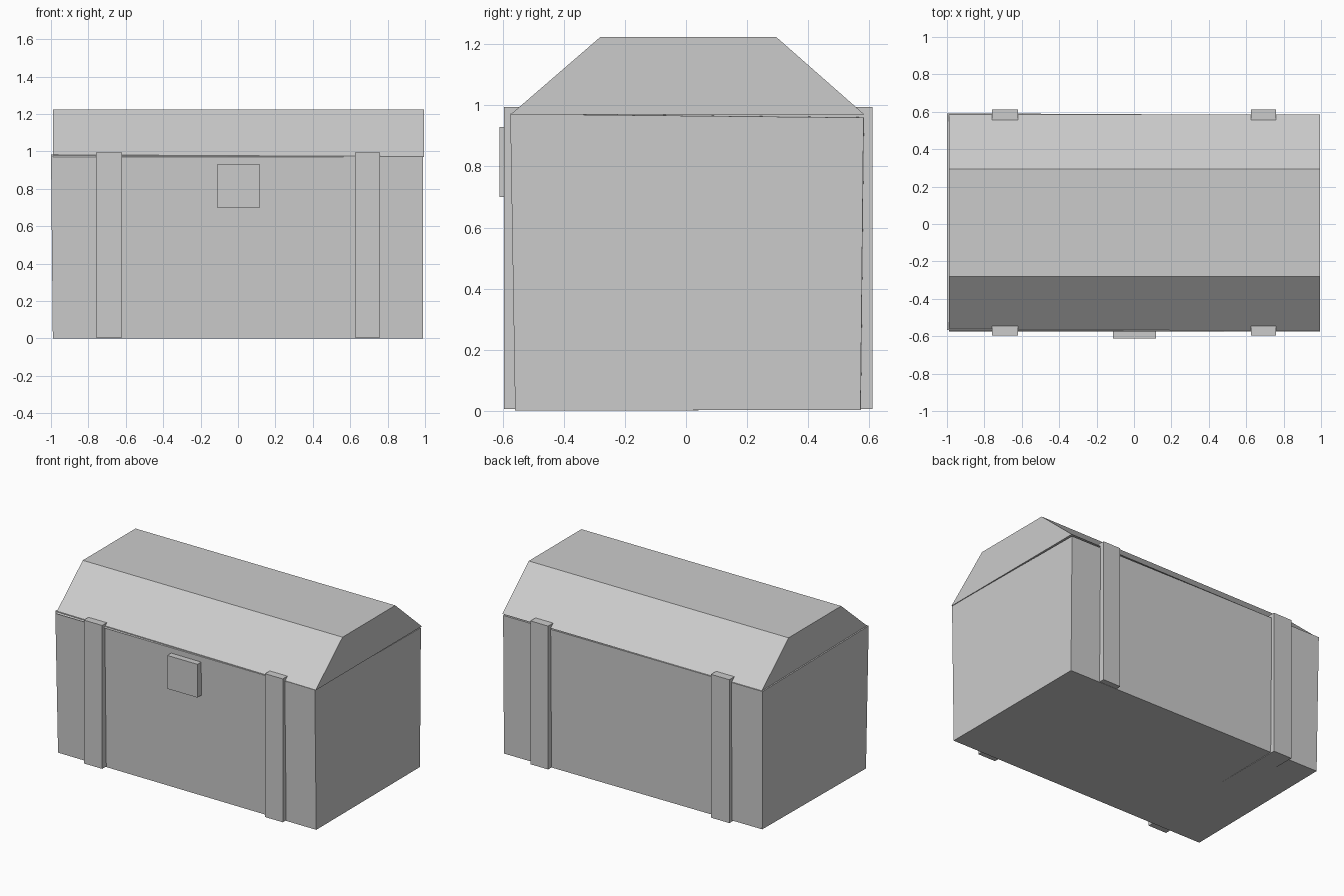
import bpy

if "Cube" in bpy.data.objects:
    bpy.data.objects.remove(bpy.data.objects["Cube"], do_unlink=True)

# One plain grey for the whole chest
grey = bpy.data.materials.new("plain_grey")
grey.use_nodes = True
colour = (0.6, 0.6, 0.6, 1)
grey.diffuse_color = colour
grey.node_tree.nodes["Principled BSDF"].inputs["Base Color"].default_value = colour


def prism(name, profile, x0, x1):
    """Extrude a (y, z) profile, counter-clockwise seen from +x, along x."""
    n = len(profile)
    verts = [(x, y, z) for x in (x0, x1) for y, z in profile]
    faces = [tuple(reversed(range(n))), tuple(range(n, 2 * n))]
    faces += [(i, (i + 1) % n, n + (i + 1) % n, n + i) for i in range(n)]
    mesh = bpy.data.meshes.new(name)
    mesh.from_pydata(verts, [], faces)
    mesh.materials.append(grey)
    obj = bpy.data.objects.new(name, mesh)
    bpy.context.collection.objects.link(obj)
    return obj


def box(name, x0, x1, y0, y1, z0, z1):
    return prism(name, [(y0, z0), (y1, z0), (y1, z1), (y0, z1)], x0, x1)


# Body: widens slightly upward and sits a touch crooked
body = prism("chest_body", [(-0.555, 0.008), (0.577, 0.010),
                            (0.587, 0.965), (-0.571, 0.977)], -0.99, 0.99)
for v in body.data.vertices:
    x, y, z = v.co
    v.co.y -= 0.005 * x
    v.co.z -= 0.005 * x + (0.003 if z < 0.5 else 0)
    if x < 0:
        v.co.x -= 0.01 * z
body.data.vertices[0].co.z = 0

# Lid: faceted, overhanging top
prism("chest_lid", [(-0.575, 0.97), (0.585, 0.97),
                    (0.295, 1.225), (-0.28, 1.225)], -0.99, 0.995)

# Straps: bands running through the chest, standing proud front and back
for name, x0, x1 in (("right_strap", -0.76, -0.62), ("left_strap", 0.625, 0.76)):
    box(name, x0, x1, -0.597, 0.612, 0.005, 0.995)

# Lock plate on the front
box("lock_plate", -0.112, 0.118, -0.612, -0.55, 0.70, 0.93)
